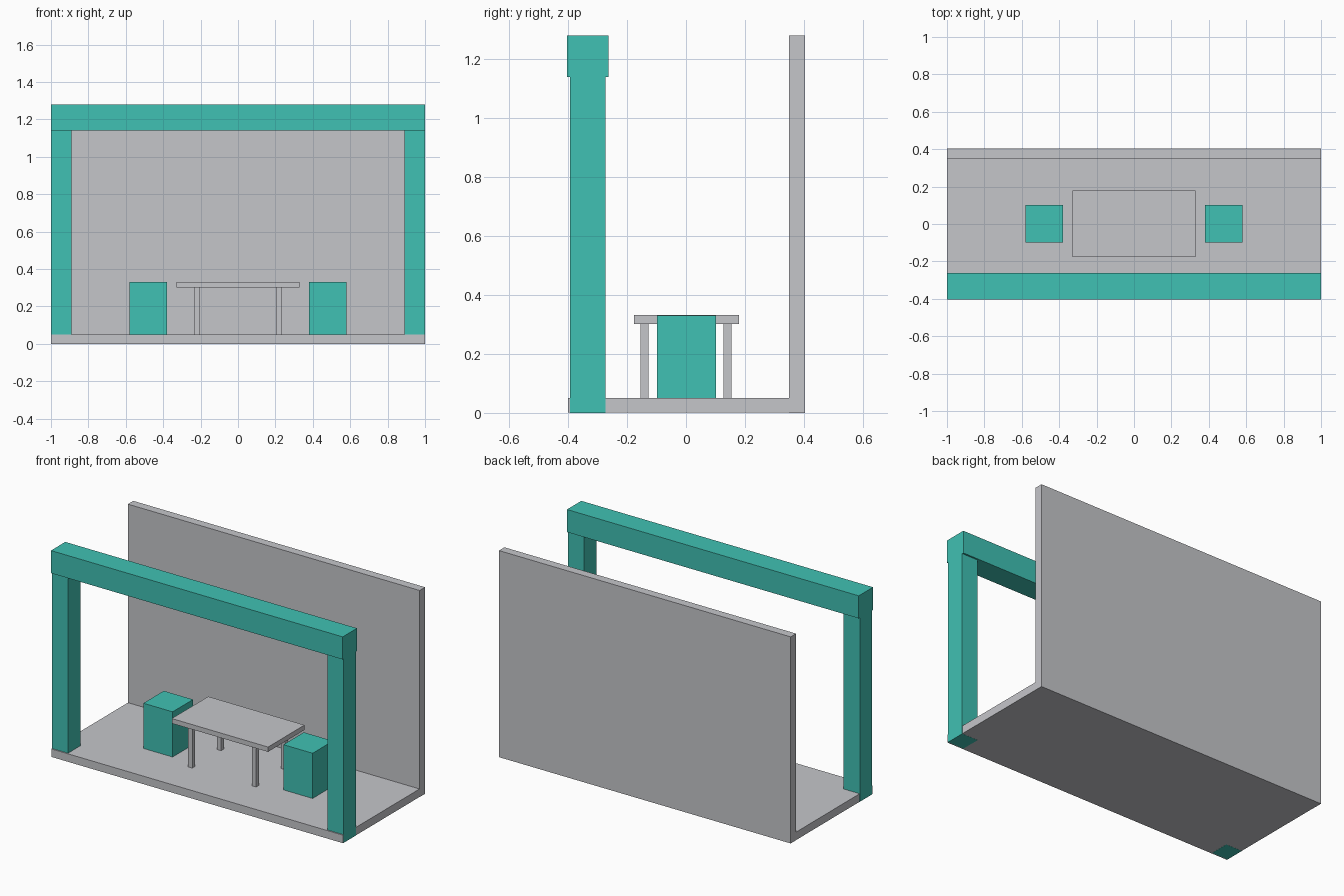
import bpy
import bmesh
from mathutils import Vector

if "Cube" in bpy.data.objects:
    bpy.data.objects.remove(bpy.data.objects["Cube"])


def make_material(name, rgb):
    mat = bpy.data.materials.new(name)
    mat.diffuse_color = (*rgb, 1.0)
    mat.use_nodes = True
    mat.node_tree.nodes["Principled BSDF"].inputs["Base Color"].default_value = mat.diffuse_color
    return mat


GREY = make_material("light_grey", (0.558, 0.564, 0.591))
TEAL = make_material("teal", (0.051, 0.533, 0.451))


def box(name, x, y, z, mat):
    """Box spanning the given (min, max) range on each axis."""
    lo, hi = Vector((x[0], y[0], z[0])), Vector((x[1], y[1], z[1]))
    mid, size = (lo + hi) / 2, hi - lo
    bm = bmesh.new()
    bmesh.ops.create_cube(bm, size=1.0)
    for v in bm.verts:
        v.co = Vector(a * b for a, b in zip(v.co, size))
    mesh = bpy.data.meshes.new(name)
    bm.to_mesh(mesh)
    bm.free()
    mesh.materials.append(mat)
    obj = bpy.data.objects.new(name, mesh)
    obj.location = mid
    bpy.context.collection.objects.link(obj)
    return obj


def span(side, a, b):
    """Range a..b placed on the positive or negative side."""
    return tuple(sorted((side * a, side * b)))


# Floor slab and back wall (floor a hair inside the post faces)
box("floor", (-0.9995, 0.9995), (-0.4, 0.402), (0.0005, 0.05), GREY)
box("back_wall", (-1, 1), (0.35, 0.403), (0.0, 1.28), GREY)

# Front frame: top beam over two posts
box("front_beam", (-1, 1), (-0.403, -0.263), (1.14, 1.28), TEAL)
for side, label in ((-1, "left"), (1, "right")):
    box(f"{label}_post", span(side, 0.89, 1.0), (-0.393, -0.273), (0, 1.14), TEAL)
    # Block stools at each end of the table
    box(f"{label}_stool", span(side, 0.38, 0.58), (-0.098, 0.102), (0.05, 0.33), TEAL)
    # Table legs
    for depth, row in ((-1, "front"), (1, "back")):
        box(f"{row}_{label}_table_leg", span(side, 0.205, 0.233),
            span(depth, 0.127, 0.155), (0.05, 0.302), GREY)

# Table top
box("table_top", (-0.33, 0.33), (-0.177, 0.18), (0.302, 0.332), GREY)
